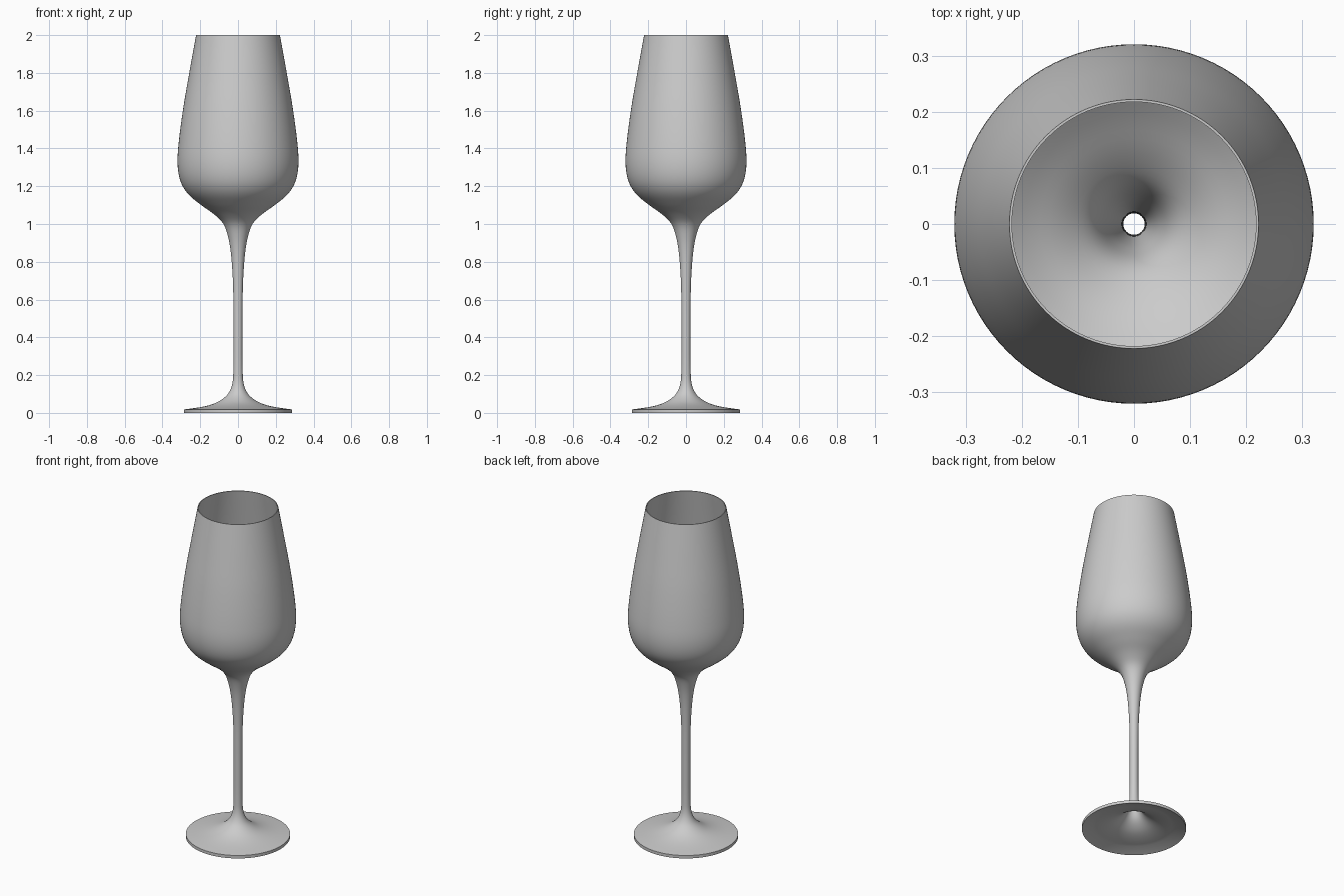
import bpy, bmesh, math
from mathutils import Vector
from mathutils.geometry import interpolate_bezier

if "Cube" in bpy.data.objects:
    bpy.data.objects.remove(bpy.data.objects["Cube"])

WALL = 0.0045
SIDES = 96

glass = bpy.data.materials.new("grey_glass")
glass.use_nodes = True
grey = (0.6, 0.6, 0.6, 1)
glass.diffuse_color = grey
glass.node_tree.nodes["Principled BSDF"].inputs["Base Color"].default_value = grey


def smooth_path(points, steps=5):
    """Smooth curve through (radius, height) points."""
    p = [Vector((r, 0, z)) for r, z in points]
    p = [p[0] * 2 - p[1]] + p + [p[-1] * 2 - p[-2]]
    path = []
    for a, b, c, d in zip(p, p[1:], p[2:], p[3:]):
        # Tangents scaled to each span keep uneven spacing free of ripples
        span = (c - b).length / 3
        h1 = b + (c - a).normalized() * span
        h2 = c - (d - b).normalized() * span
        path += interpolate_bezier(b, h1, h2, c, steps + 1)[:-1]
    return path + [p[-2]]


def offset_path(path, distance):
    """Parallel curve on the inner side of the wall."""
    inner = []
    for i, v in enumerate(path):
        t = (path[min(i + 1, len(path) - 1)] - path[max(i - 1, 0)]).normalized()
        inner.append(v + Vector((-t.z, 0, t.x)) * distance)
    return inner


def lathe(name, profile):
    """Revolve a closed profile around the z axis."""
    bm = bmesh.new()
    verts = [bm.verts.new(v) for v in profile]
    edges = [bm.edges.new((a, b)) for a, b in zip(verts, verts[1:] + verts[:1])]
    bmesh.ops.spin(bm, geom=verts + edges, cent=(0, 0, 0), axis=(0, 0, 1),
                   angle=math.tau, steps=SIDES, use_merge=True)
    bmesh.ops.remove_doubles(bm, verts=bm.verts, dist=0.00005)
    bmesh.ops.recalc_face_normals(bm, faces=bm.faces)
    mesh = bpy.data.meshes.new(name)
    bm.to_mesh(mesh)
    bm.free()
    obj = bpy.data.objects.new(name, mesh)
    bpy.context.collection.objects.link(obj)
    mesh.materials.append(glass)
    bpy.ops.object.select_all(action='DESELECT')
    obj.select_set(True)
    bpy.context.view_layer.objects.active = obj
    bpy.ops.object.shade_smooth_by_angle(angle=math.radians(35))
    return obj


# Foot, hollow stem and bowl share one continuous outer curve
outer = smooth_path([
    (0.287, 0.018), (0.19, 0.032), (0.125, 0.05), (0.08, 0.075), (0.05, 0.105),
    (0.031, 0.15), (0.025, 0.21), (0.0235, 0.4), (0.0245, 0.6), (0.028, 0.72),
    (0.037, 0.84), (0.052, 0.93), (0.077, 1.0), (0.125, 1.05), (0.2, 1.104),
    (0.265, 1.16), (0.302, 1.22), (0.319, 1.3), (0.317, 1.4), (0.292, 1.6),
    (0.258, 1.8), (0.222, 2.0)])
inner = offset_path(outer, WALL)
inner[-1].z = outer[-1].z

# Upright foot edge, closed underneath by the hollow inner surface
foot_edge = [Vector((0.287, 0, 0)), Vector((0.287, 0, 0.014))]
lathe("wine_glass", foot_edge + outer + inner[:2:-1])
